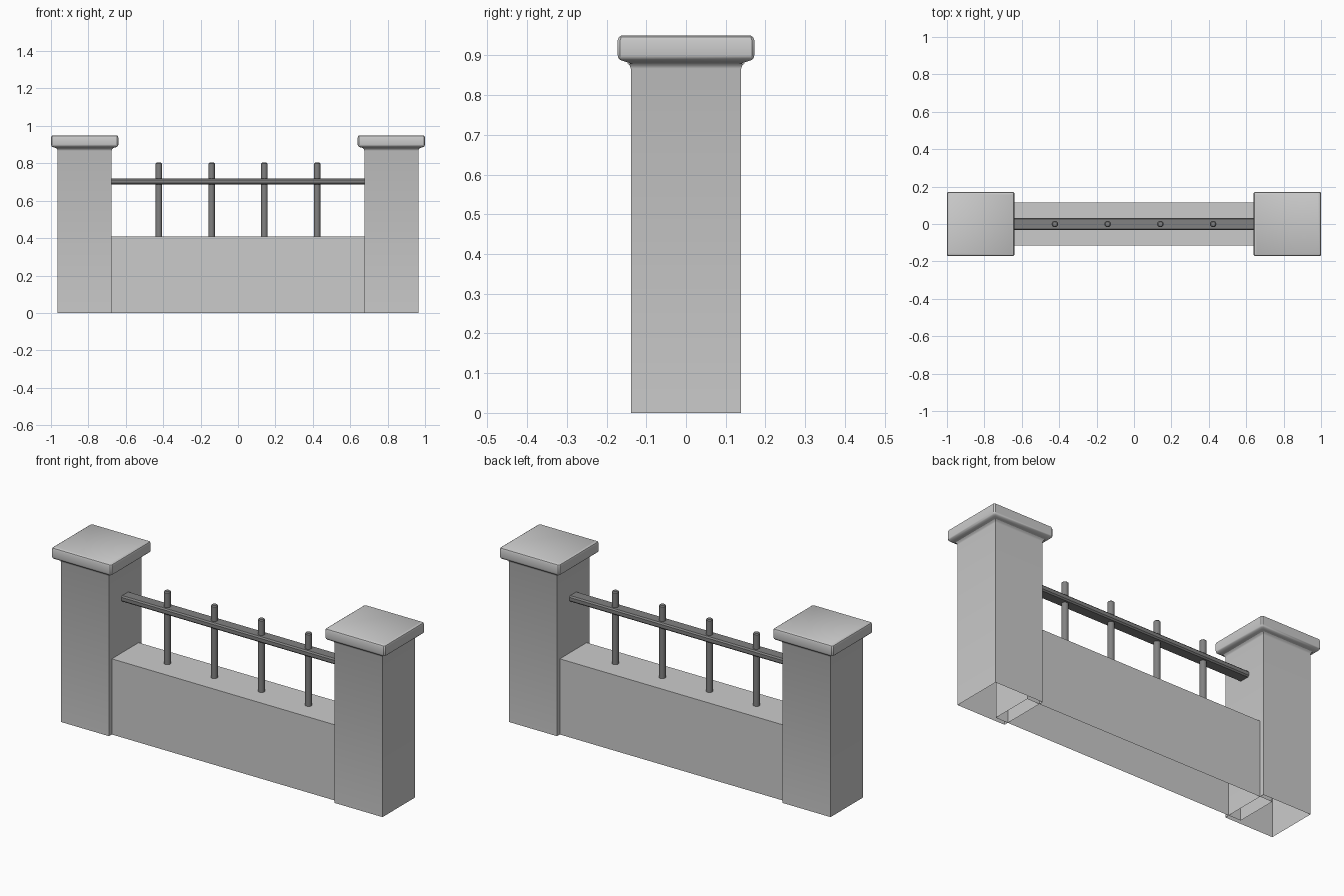
import bpy, bmesh, math

if "Cube" in bpy.data.objects:
    bpy.data.objects.remove(bpy.data.objects["Cube"])

dark = bpy.data.materials.new("dark_iron")
dark.diffuse_color = (0.22, 0.22, 0.22, 1)
dark.use_nodes = True
dark.node_tree.nodes["Principled BSDF"].inputs["Base Color"].default_value = dark.diffuse_color


def finish(bm, name, mat=None, mirror=False):
    bmesh.ops.recalc_face_normals(bm, faces=bm.faces)
    me = bpy.data.meshes.new(name)
    bm.to_mesh(me)
    bm.free()
    ob = bpy.data.objects.new(name, me)
    bpy.context.collection.objects.link(ob)
    if mat:
        me.materials.append(mat)
    if mirror:
        ob.modifiers.new("mirror", 'MIRROR').use_axis[0] = True
    bpy.ops.object.select_all(action='DESELECT')
    ob.select_set(True)
    bpy.context.view_layer.objects.active = ob
    bpy.ops.object.shade_smooth_by_angle(angle=math.radians(35))
    return ob


def loft(name, cx, hx, hy, steps, chamfer=0, top=True):
    """Stack of rectangles; steps are (outward offset, z). Bottom stays open."""
    bm = bmesh.new()
    rings = []
    for d, z in steps:
        a, b, c = hx + d, hy + d, chamfer
        pts = []
        for sx, sy in ((1, 1), (-1, 1), (-1, -1), (1, -1)):
            if c:
                pair = [(sx * a, sy * (b - c)), (sx * (a - c), sy * b)]
                pts += pair if sx * sy > 0 else pair[::-1]
            else:
                pts.append((sx * a, sy * b))
        rings.append([bm.verts.new((cx + x, y, z)) for x, y in pts])
    n = len(rings[0])
    for r, s in zip(rings, rings[1:]):
        for i in range(n):
            j = (i + 1) % n
            bm.faces.new((r[i], r[j], s[j], s[i]))
    if top:
        bm.faces.new(rings[-1])
    return finish(bm, name, mirror=cx != 0)


# Hollow posts, flaring slightly under the cap
loft("posts", 0.82, 0.144, 0.139,
     [(0, 0), (0, 0.867), (0.003, 0.875), (0.009, 0.88)], top=False)

# Post caps with rounded rims
loft("post_caps", 0.82, 0.18, 0.172,
     [(-0.032, 0.88), (-0.016, 0.885), (-0.007, 0.888), (-0.002, 0.893), (0, 0.90),
      (0, 0.938), (-0.003, 0.946), (-0.01, 0.95)], chamfer=0.006)

# Low wall, open underneath, ends buried in the posts
loft("low_wall", 0, 0.75, 0.115, [(0, 0), (0, 0.41)])

# Horizontal rail: flat bar with chamfered edges
bm = bmesh.new()
bmesh.ops.create_cube(bm, size=1)
for v in bm.verts:
    v.co = (v.co.x * 1.38, v.co.y * 0.066, 0.703 + v.co.z * 0.032)
long_edges = [e for e in bm.edges if abs(e.verts[0].co.x - e.verts[1].co.x) > 1]
bmesh.ops.bevel(bm, geom=long_edges, offset=0.007, segments=1, affect='EDGES')
finish(bm, "rail", dark)

# Upright bars with a small chamfer on top
for k in range(4):
    bm = bmesh.new()
    bmesh.ops.create_cone(bm, cap_ends=True, segments=12, radius1=0.0175,
                          radius2=0.0175, depth=0.4)
    tops = [e for e in bm.edges if all(v.co.z > 0 for v in e.verts)]
    bmesh.ops.bevel(bm, geom=tops, offset=0.005, segments=1, affect='EDGES')
    bmesh.ops.translate(bm, verts=bm.verts, vec=(-0.423 + 0.282 * k, 0, 0.603))
    finish(bm, f"bar_{k + 1}", dark)
